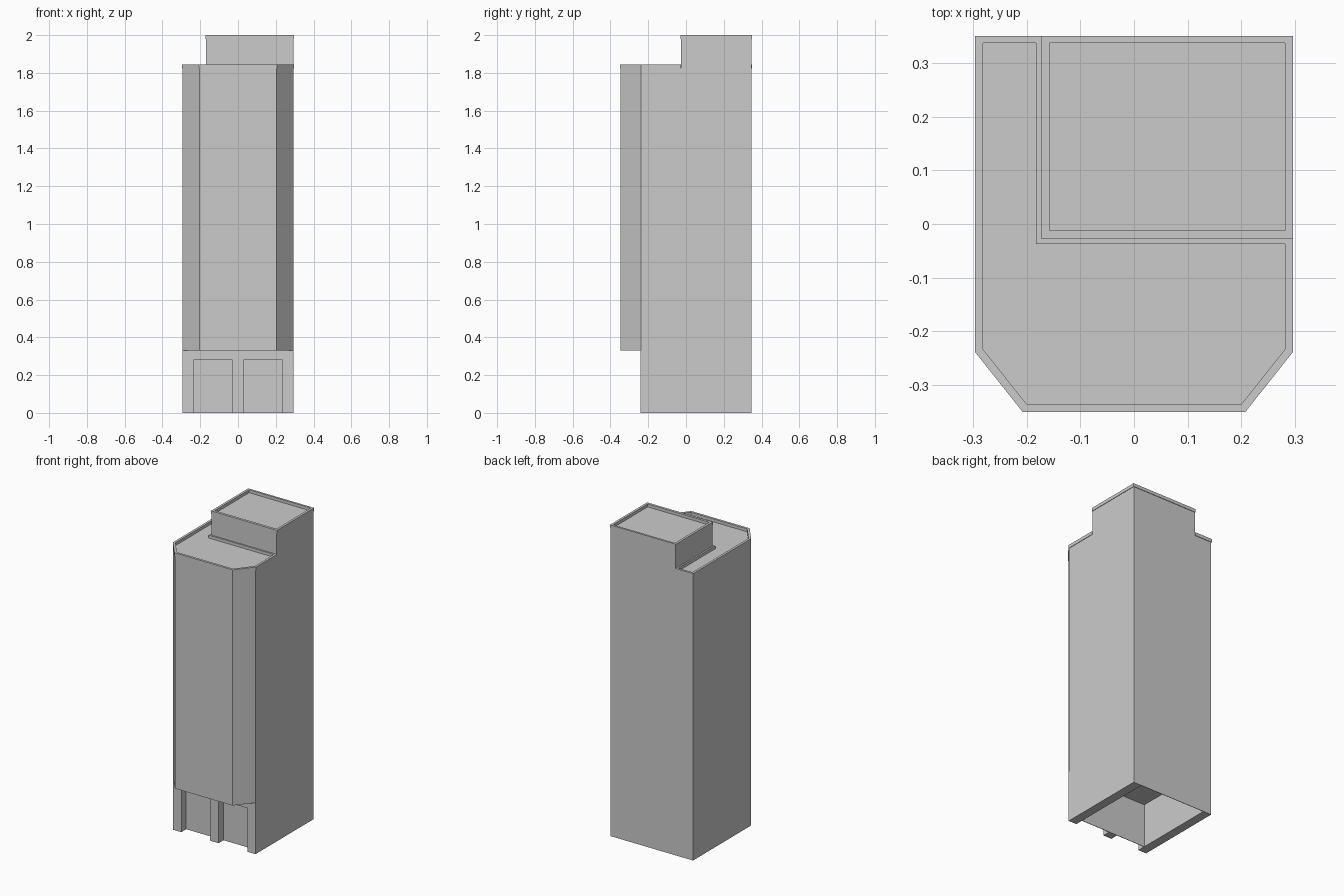
import bpy, bmesh

if "Cube" in bpy.data.objects:
    bpy.data.objects.remove(bpy.data.objects["Cube"])


def finish(name, bm):
    bmesh.ops.recalc_face_normals(bm, faces=bm.faces)
    mesh = bpy.data.meshes.new(name)
    bm.to_mesh(mesh)
    bm.free()
    obj = bpy.data.objects.new(name, mesh)
    bpy.context.collection.objects.link(obj)
    return obj


def loop(bm, pts, z):
    return [bm.verts.new((x, y, z)) for x, y in pts]


def bridge(bm, a, b):
    n = len(a)
    for i in range(n):
        j = (i + 1) % n
        bm.faces.new((a[i], a[j], b[j], b[i]))


def prism(name, pts, z0, z1):
    bm = bmesh.new()
    a, b = loop(bm, pts, z0), loop(bm, pts, z1)
    bridge(bm, a, b)
    bm.faces.new(a)
    bm.faces.new(b)
    return finish(name, bm)


def ring(name, outer, inner, z0, z1):
    bm = bmesh.new()
    loops = [loop(bm, p, z) for p, z in
             ((outer, z0), (outer, z1), (inner, z1), (inner, z0))]
    for i in range(4):
        bridge(bm, loops[i], loops[(i + 1) % 4])
    return finish(name, bm)


def rect(x0, x1, y0, y1):
    return [(x0, y0), (x1, y0), (x1, y1), (x0, y1)]


W, BACK, FRONT = 0.293, 0.347, -0.24

# Ground floor: side walls, entrance column, recessed panel, thin back, lintel
prism("left_wall", rect(-W, -0.235, FRONT, BACK), 0, 0.28)
prism("right_wall", rect(0.235, W, FRONT, BACK), 0, 0.28)
prism("entrance_column", rect(-0.03, 0.03, FRONT, -0.188), 0, 0.28)
prism("entrance_panel", rect(-0.235, 0.235, -0.19, -0.187), 0, 0.28)
prism("back_wall", rect(-0.235, 0.235, BACK - 0.003, BACK), 0, 0.28)
prism("lintel_slab", rect(-W, W, FRONT, BACK), 0.28, 0.33)

# Tower shaft with chamfered front bay
shaft = [(-W, BACK), (-W, -0.239), (-0.205, -0.348),
         (0.205, -0.348), (W, -0.239), (W, BACK)]
prism("tower_shaft", shaft, 0.33, 1.826)

# Parapet around the lower roof, also running along the penthouse base
outer = [(-0.296, 0.35), (-0.296, -0.238), (-0.207, -0.35), (0.207, -0.35),
         (0.296, -0.238), (0.296, -0.028), (-0.172, -0.028), (-0.172, 0.35)]
inner = [(-0.281, 0.337), (-0.281, -0.233), (-0.2, -0.335), (0.2, -0.335),
         (0.281, -0.233), (0.281, -0.037), (-0.182, -0.037), (-0.182, 0.337)]
ring("lower_parapet", outer, inner, 1.824, 1.845)

# Penthouse block and its parapet
prism("penthouse", rect(-0.169, W, -0.026, BACK), 1.82, 1.981)
ring("penthouse_parapet", rect(-0.172, 0.296, -0.028, 0.35),
     rect(-0.157, 0.281, -0.012, 0.337), 1.979, 2.0)
